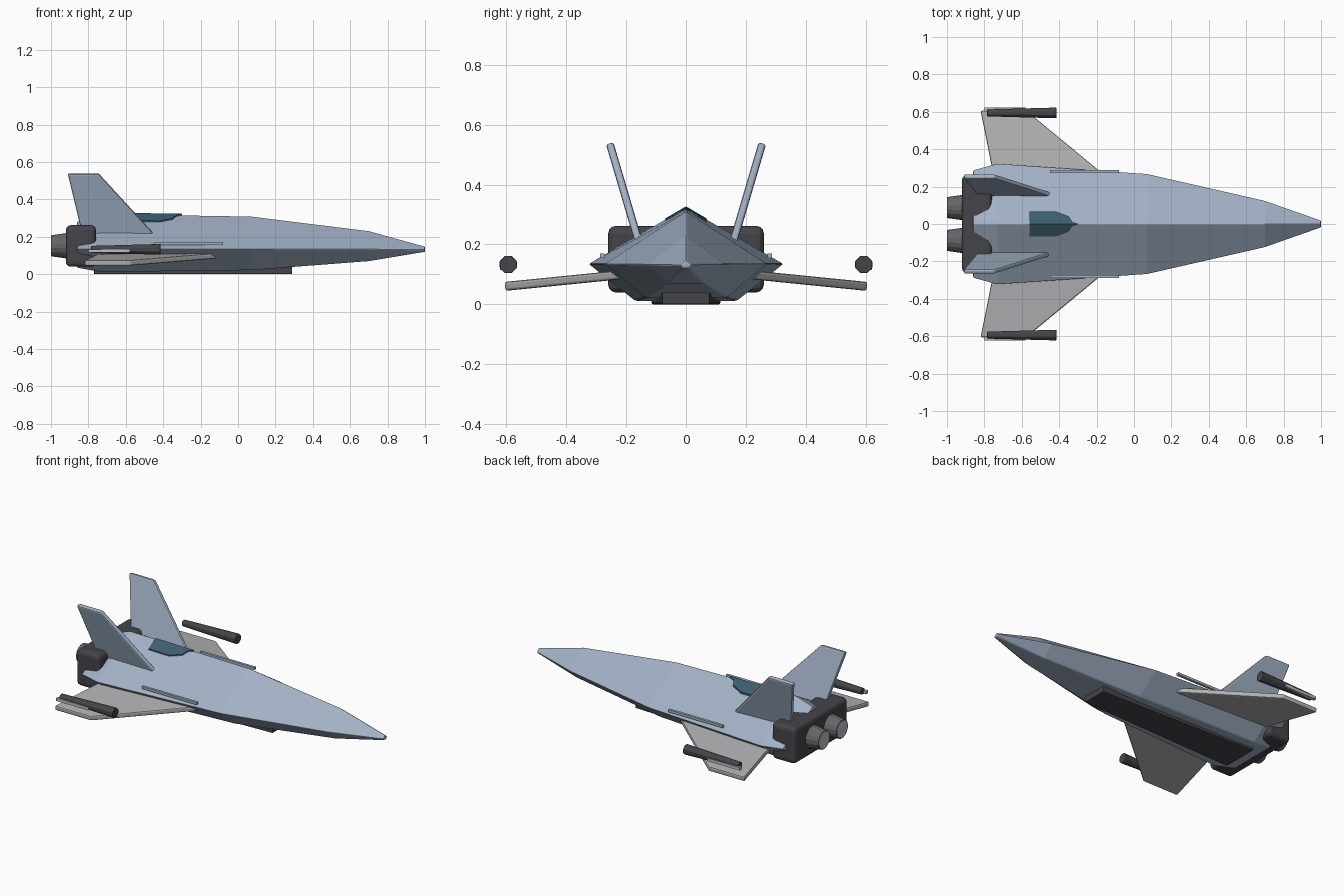
import bpy, bmesh, math
from mathutils import Vector

if "Cube" in bpy.data.objects:
    bpy.data.objects.remove(bpy.data.objects["Cube"])


def material(name, rgb):
    m = bpy.data.materials.new(name)
    m.diffuse_color = (*rgb, 1)
    m.use_nodes = True
    m.node_tree.nodes["Principled BSDF"].inputs["Base Color"].default_value = m.diffuse_color
    return m


HULL = material("hull_blue_grey", (0.36, 0.44, 0.56))
WING = material("wing_grey", (0.45, 0.45, 0.46))
DARK = material("dark_metal", (0.06, 0.06, 0.068))
PIPE = material("nozzle_metal", (0.13, 0.13, 0.14))
GLASS = material("canopy_glass", (0.045, 0.11, 0.16))
LIGHT = material("light_metal", (0.5, 0.53, 0.56))


def finish(name, bm, mat, bevel=0.0, segments=2):
    bmesh.ops.recalc_face_normals(bm, faces=bm.faces)
    me = bpy.data.meshes.new(name)
    bm.to_mesh(me)
    bm.free()
    me.materials.append(mat)
    ob = bpy.data.objects.new(name, me)
    bpy.context.collection.objects.link(ob)
    if bevel:
        mod = ob.modifiers.new("bevel", "BEVEL")
        mod.width, mod.segments = bevel, segments
        mod.limit_method = "ANGLE"
        mod.angle_limit = math.radians(30)
    return ob


def loft(name, rings, mat, bevel=0.0, segments=2):
    """Skin a list of equal-sized closed rings and cap both ends."""
    bm = bmesh.new()
    vs = [[bm.verts.new(p) for p in r] for r in rings]
    n = len(vs[0])
    for a, b in zip(vs, vs[1:]):
        for i in range(n):
            j = (i + 1) % n
            bm.faces.new((a[i], a[j], b[j], b[i]))
    bm.faces.new(vs[0])
    bm.faces.new(vs[-1])
    return finish(name, bm, mat, bevel, segments)


def box(name, lo, hi, mat, bevel=0.0, segments=2):
    ring = lambda x: [(x, lo[1], lo[2]), (x, hi[1], lo[2]), (x, hi[1], hi[2]), (x, lo[1], hi[2])]
    return loft(name, [ring(lo[0]), ring(hi[0])], mat, bevel, segments)


def slab(name, outline, thickness, mat, bevel):
    """Flat panel from a planar outline, thickened both ways along its normal."""
    pts = [Vector(p) for p in outline]
    n = (pts[1] - pts[0]).cross(pts[2] - pts[0]).normalized() * thickness / 2
    return loft(name, [[p - n for p in pts], [p + n for p in pts]], mat, bevel)


def tube(name, x0, r0, x1, r1, y, z, sides, mat, bevel=0.0):
    def ring(x, r):
        return [(x, y + r * math.cos((i + 0.5) * math.tau / sides),
                 z + r * math.sin((i + 0.5) * math.tau / sides)) for i in range(sides)]
    return loft(name, [ring(x0, r0), ring(x1, r1)], mat, bevel)


# Fuselage: x, half width, ridge z, edge z, belly half width, belly z
stations = [(-0.86, 0.290, 0.282, 0.135, 0.15, 0.035),
            (-0.73, 0.325, 0.323, 0.135, 0.17, 0.012),
            (0.07, 0.270, 0.310, 0.135, 0.135, 0.022),
            (0.70, 0.126, 0.232, 0.134, 0.06, 0.070),
            (1.00, 0.020, 0.149, 0.132, 0.010, 0.120)]
loft("fuselage", [[(x, 0, t), (x, w, e), (x, bw, b), (x, -bw, b), (x, -w, e)]
                  for x, w, t, e, bw, b in stations], HULL, 0.006)

# Canopy: thin roof-shaped shell over the ridge
canopy = [(-0.56, 0.068), (-0.42, 0.068), (-0.35, 0.042), (-0.33, 0.012), (-0.30, 0.002)]
rings = []
for x, w in canopy:
    top = 0.3215 - 0.0163 * (x + 0.56) + 0.006
    side = top - w * 0.585
    rings.append([(x, 0, top), (x, w, side), (x, w, side - 0.015),
                  (x, 0, top - 0.03), (x, -w, side - 0.015), (x, -w, side)])
loft("canopy", rings, GLASS)

# Belly plate, narrower toward the nose
loft("belly_plate", [[(x, -w, 0), (x, w, 0), (x, w, 0.04), (x, -w, 0.04)]
                     for x, w in ((-0.77, 0.115), (0.29, 0.08))], DARK, 0.005)

# Engine block
box("engine_block", (-0.92, -0.26, 0.04), (-0.76, 0.26, 0.262), DARK, 0.025, 3)

for s, side in ((1, "left"), (-1, "right")):
    # Nozzles
    tube("nozzle_" + side, -1.0, 0.057, -0.91, 0.070, s * 0.088, 0.152, 16, PIPE, 0.004)
    tube("nozzle_disc_" + side, -1.0005, 0.051, -0.99, 0.051, s * 0.088, 0.152, 16, LIGHT)
    # Swept wings drooping to the tips
    slab("wing_" + side, [(-0.09, s * 0.205, 0.1), (-0.575, s * 0.605, 0.06),
                          (-0.82, s * 0.605, 0.06), (-0.74, s * 0.205, 0.1)], 0.03, WING, 0.008)
    # Canted tail fins
    slab("tail_fin_" + side, [(-0.44, s * 0.157, 0.205), (-0.745, s * 0.255, 0.538),
                              (-0.91, s * 0.255, 0.538), (-0.83, s * 0.157, 0.205)], 0.026, HULL, 0.008)
    # Wingtip guns and their mounting rails
    tube("wingtip_gun_" + side, -0.785, 0.020, -0.415, 0.031, s * 0.594, 0.133, 8, DARK, 0.003)
    y = sorted((s * 0.602, s * 0.622))
    box("gun_rail_" + side, (-0.80, y[0], 0.115), (-0.58, y[1], 0.133), LIGHT)
    # Fuselage side strips
    y = sorted((s * 0.272, s * 0.288))
    box("side_strip_" + side, (-0.45, y[0], 0.155), (-0.08, y[1], 0.17), HULL)
